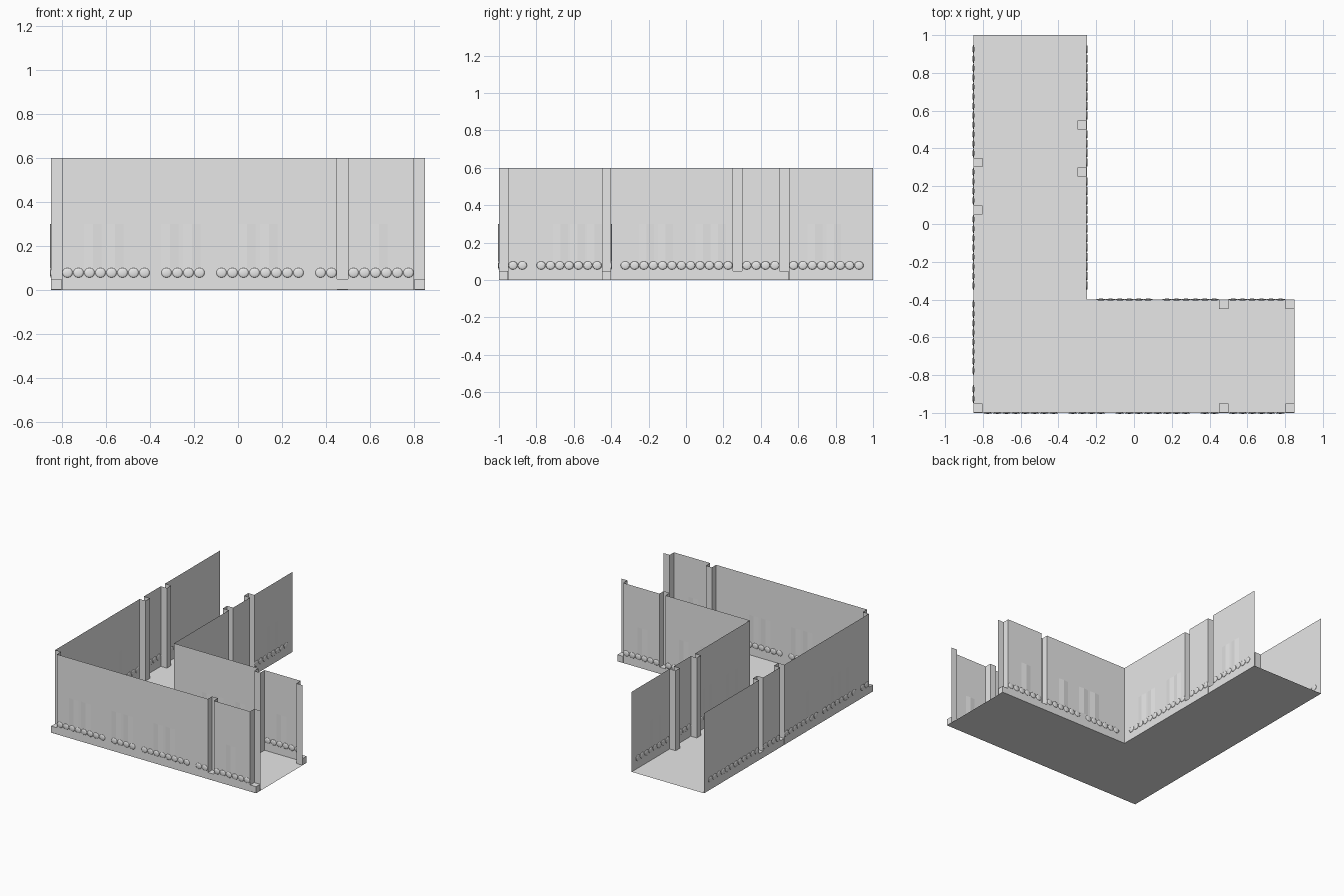
import bpy, bmesh
from mathutils import Matrix, Vector

cube = bpy.data.objects.get("Cube")
if cube:
    bpy.data.objects.remove(cube, do_unlink=True)

H = 0.6      # wall height
P = 0.05     # pillar size
grey = bpy.data.materials.new("plain_grey")
grey.diffuse_color = (0.8, 0.8, 0.8, 1)
grey.use_nodes = True
grey.node_tree.nodes["Principled BSDF"].inputs["Base Color"].default_value = (0.8, 0.8, 0.8, 1)


def finish(name, bm, smooth=False):
    mesh = bpy.data.meshes.new(name)
    bm.to_mesh(mesh)
    bm.free()
    mesh.materials.append(grey)
    for p in mesh.polygons:
        p.use_smooth = smooth
    obj = bpy.data.objects.new(name, mesh)
    bpy.context.collection.objects.link(obj)
    return obj


def sheet_wall(name, path):
    """Thin wall following a plan path."""
    bm = bmesh.new()
    low = [bm.verts.new((x, y, 0)) for x, y in path]
    high = [bm.verts.new((x, y, H)) for x, y in path]
    for i in range(len(path) - 1):
        bm.faces.new((low[i], low[i + 1], high[i + 1], high[i]))
    return finish(name, bm)


def notch_x(x, y, inward):
    """Pillar channel on a wall along x, travelling towards -x."""
    return [(x + P, y), (x + P, y + inward), (x, y + inward), (x, y)]


def notch_y(x, y, inward):
    """Pillar channel on a wall along y, travelling towards +y."""
    return [(x, y), (x + inward, y), (x + inward, y + P), (x, y + P)]


# L-shaped floor
bm = bmesh.new()
outline = [(-0.85, -1), (0.85, -1), (0.85, -0.4), (-0.25, -0.4), (-0.25, 1), (-0.85, 1)]
bm.faces.new([bm.verts.new((x, y, 0)) for x, y in outline])
finish("floor", bm)

# Outer wall with notched corners and inward pillars
sheet_wall("outer_wall",
           [(0.85, -0.95), (0.8, -0.95), (0.8, -1)]
           + notch_x(0.45, -1, P)
           + [(-0.8, -1), (-0.8, -0.95), (-0.85, -0.95)]
           + notch_y(-0.85, 0.05, P) + notch_y(-0.85, 0.3, P)
           + [(-0.85, 1)])

# Inner wall
sheet_wall("inner_wall",
           [(0.85, -0.45), (0.8, -0.45), (0.8, -0.4)]
           + notch_x(0.45, -0.4, -P)
           + [(-0.25, -0.4)]
           + notch_y(-0.25, 0.25, -P) + notch_y(-0.25, 0.5, -P)
           + [(-0.25, 1)])

# Low blocks at the feet of the pillars
feet = [(0.45, -1), (0.8, -1), (-0.85, -1), (0.45, -0.45), (0.8, -0.45),
        (-0.85, 0.05), (-0.85, 0.3), (-0.3, 0.25), (-0.3, 0.5)]
bm = bmesh.new()
for x, y in feet:
    place = Matrix.Translation((x + P / 2, y + P / 2, P / 2)) @ Matrix.Scale(P - 0.002, 4)
    bmesh.ops.create_cube(bm, size=1, matrix=place)
finish("pillar_feet", bm)


def wall_point(axis, fixed, t, z):
    return (t, fixed, z) if axis == "x" else (fixed, t, z)


def pebble_row(name, axis, fixed, runs):
    """Row of flattened rounded bumps set into a wall."""
    bm = bmesh.new()
    for start, end in runs:
        count = round((end - start) / P)
        for i in range(count):
            spot = wall_point(axis, fixed, start + (i + 0.5) * P, 0.078)
            size = (P / 2, 0.005, 0.022) if axis == "x" else (0.005, P / 2, 0.022)
            place = Matrix.Translation(spot) @ Matrix.Diagonal((*size, 1))
            bmesh.ops.create_uvsphere(bm, u_segments=10, v_segments=6, radius=1, matrix=place)
    finish(name, bm, True)


def ridges(name, axis, fixed, centres):
    """Shallow upright ribs straddling a wall."""
    bm = bmesh.new()
    across = Vector((0, 1, 0)) if axis == "x" else Vector((1, 0, 0))
    for t in centres:
        for side in (-1, 1):
            columns = []
            for dt, depth in ((-0.04, 0), (0, 0.004), (0.04, 0)):
                offset = across * depth * side
                columns.append([bm.verts.new(Vector(wall_point(axis, fixed, t + dt, z)) + offset)
                                for z in (0.1, 0.3)])
            for a, b in zip(columns, columns[1:]):
                bm.faces.new((a[0], b[0], b[1], a[1]))
    bmesh.ops.recalc_face_normals(bm, faces=bm.faces)
    finish(name, bm)


# Bumps along the foot of every wall
pebble_row("front_pebbles", "x", -1,
           [(-0.8, -0.4), (-0.35, -0.15), (-0.1, 0.3), (0.35, 0.45), (0.5, 0.8)])
pebble_row("left_run_pebbles", "y", -0.85,
           [(-0.95, -0.85), (-0.8, -0.4), (-0.35, 0.05), (0.1, 0.3), (0.35, 0.95)])
pebble_row("inner_back_pebbles", "x", -0.4, [(-0.2, 0.1), (0.15, 0.45), (0.5, 0.8)])
pebble_row("inner_side_pebbles", "y", -0.25, [(-0.35, 0.25), (0.3, 0.5), (0.55, 0.95)])

# Ribs above the bumps
ridges("front_ribs", "x", -1, [-0.66, -0.56, -0.31, -0.21, 0.04, 0.14, 0.64])
ridges("outer_side_ribs", "y", -0.85, [-0.67, -0.58, -0.49, -0.2])
ridges("inner_back_ribs", "x", -0.4, [0.02, 0.12, 0.3, 0.64])
ridges("inner_side_ribs", "y", -0.25, [-0.21, -0.11, 0.09, 0.17, 0.69, 0.79])
